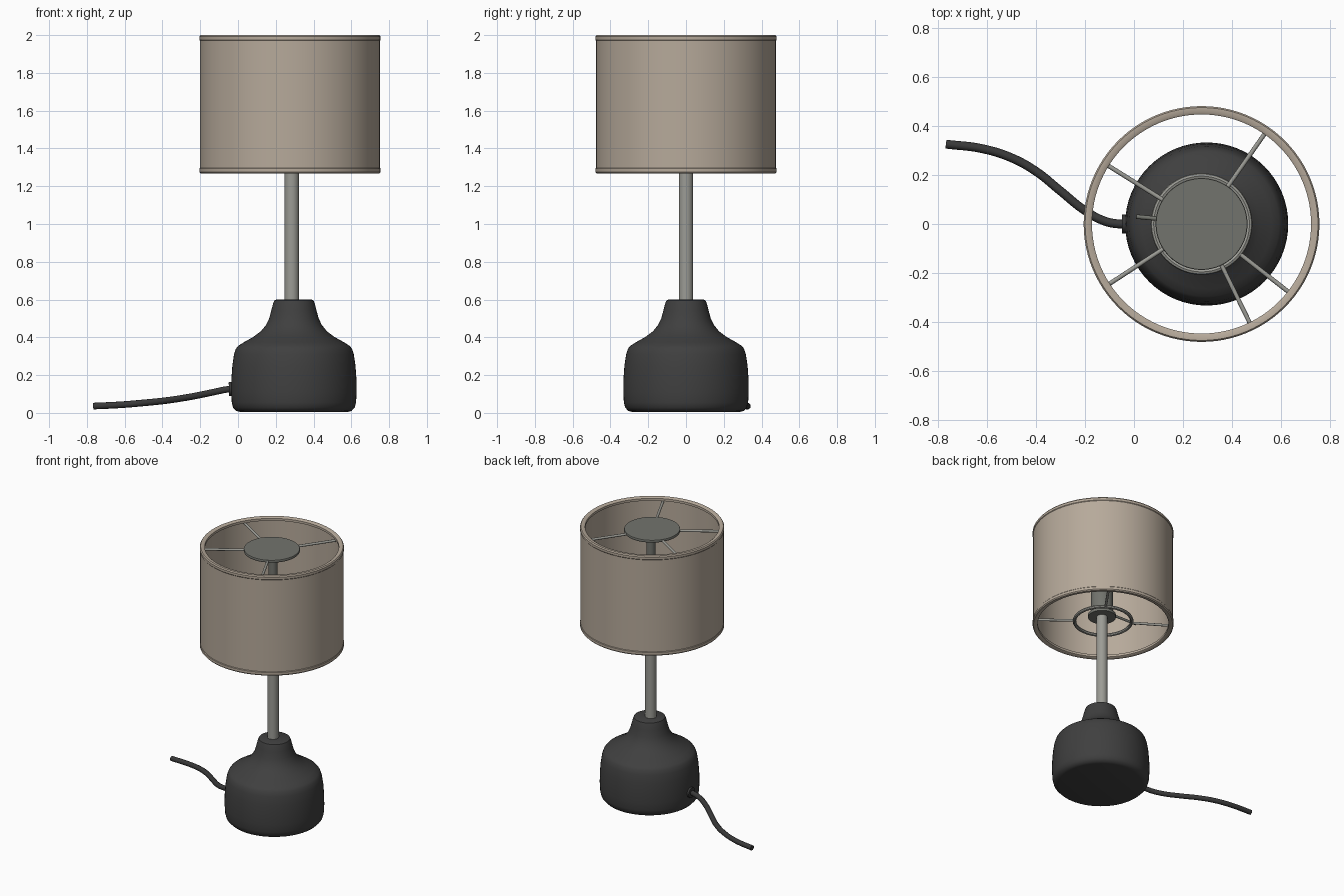
import bpy, math
from math import cos, sin, radians

if "Cube" in bpy.data.objects:
    bpy.data.objects.remove(bpy.data.objects["Cube"])

CX = 0.275          # shade axis
PX = 0.285          # pole axis
BX = 0.296          # base axis


def mat(name, rgb):
    m = bpy.data.materials.new(name)
    m.diffuse_color = (*rgb, 1)
    m.use_nodes = True
    m.node_tree.nodes["Principled BSDF"].inputs["Base Color"].default_value = m.diffuse_color
    return m


FABRIC = mat("beige fabric", (0.47, 0.40, 0.325))
METAL = mat("brushed metal", (0.33, 0.33, 0.30))
PLATE = mat("dark metal", (0.17, 0.175, 0.155))
BLACK = mat("charcoal", (0.05, 0.05, 0.05))
CORD = mat("cord black", (0.04, 0.04, 0.04))


def finish(obj, material, angle=35):
    obj.data.materials.append(material)
    bpy.ops.object.select_all(action='DESELECT')
    obj.select_set(True)
    bpy.context.view_layer.objects.active = obj
    bpy.ops.object.shade_smooth_by_angle(angle=radians(angle))
    return obj


def lathe(name, profile, x, material, n=64, closed=False):
    """Turn an (r, z) profile, listed bottom to top on the outside, round a vertical axis."""
    k = len(profile)
    verts = [(x + r * cos(2 * math.pi * i / n), r * sin(2 * math.pi * i / n), z)
             for i in range(n) for r, z in profile]
    faces = []
    for i in range(n):
        a, b = i * k, ((i + 1) % n) * k
        for j in range(k if closed else k - 1):
            j2 = (j + 1) % k
            faces.append((a + j, b + j, b + j2, a + j2))
    if not closed:
        faces.append([i * k for i in reversed(range(n))])
        faces.append([i * k + k - 1 for i in range(n)])
    me = bpy.data.meshes.new(name)
    me.from_pydata(verts, [], faces)
    obj = bpy.data.objects.new(name, me)
    bpy.context.collection.objects.link(obj)
    return finish(obj, material)


def tube(name, pts, radius, material, smooth=False):
    """Sweep a round section along points and turn it into a mesh."""
    cu = bpy.data.curves.new(name, 'CURVE')
    cu.dimensions = '3D'
    cu.bevel_depth = radius
    cu.bevel_resolution = 3
    cu.use_fill_caps = True
    if smooth:
        sp = cu.splines.new('BEZIER')
        sp.bezier_points.add(len(pts) - 1)
        for p, co in zip(sp.bezier_points, pts):
            p.co = co
            p.handle_left_type = p.handle_right_type = 'AUTO'
    else:
        sp = cu.splines.new('POLY')
        sp.points.add(len(pts) - 1)
        for p, co in zip(sp.points, pts):
            p.co = (*co, 1)
    obj = bpy.data.objects.new(name, cu)
    bpy.context.collection.objects.link(obj)
    bpy.ops.object.select_all(action='DESELECT')
    obj.select_set(True)
    bpy.context.view_layer.objects.active = obj
    bpy.ops.object.convert(target='MESH')
    return finish(bpy.context.object, material, 50)


# Bottle-shaped base
lathe("base", [(0.285, 0.005), (0.305, 0.01), (0.322, 0.028), (0.329, 0.055),
               (0.332, 0.11), (0.331, 0.18), (0.326, 0.25), (0.317, 0.31),
               (0.307, 0.34), (0.295, 0.355), (0.265, 0.374), (0.215, 0.402),
               (0.175, 0.432), (0.148, 0.465), (0.131, 0.50), (0.119, 0.545),
               (0.110, 0.58), (0.104, 0.594), (0.095, 0.599)], BX, BLACK)

# Pole, lamp holder and its flange
lathe("pole", [(0.038, 0.55), (0.038, 1.36)], PX, METAL, 32)
lathe("holder_flange", [(0.095, 1.325), (0.095, 1.345)], PX, PLATE, 40)
lathe("lamp_holder", [(0.06, 1.345), (0.075, 1.36), (0.075, 1.52), (0.055, 1.55)],
      PX, PLATE, 32)
lathe("upper_stem", [(0.03, 1.54), (0.03, 1.97)], PX, PLATE, 24)
lathe("top_disc", [(0.185, 1.963), (0.187, 1.968), (0.187, 1.976), (0.185, 1.98)],
      CX, PLATE)

# Drum shade with rolled top and bottom edges
lathe("shade", [(0.460, 1.295), (0.446, 1.291), (0.446, 1.274), (0.455, 1.268),
                (0.474, 1.268), (0.480, 1.275), (0.480, 1.293), (0.477, 1.297),
                (0.477, 1.971), (0.480, 1.975), (0.480, 1.992), (0.474, 2.0),
                (0.455, 2.0), (0.446, 1.994), (0.446, 1.977), (0.460, 1.973)],
      CX, FABRIC, 96, closed=True)


def spokes(label, angles, r0, z):
    for i, a in enumerate(angles):
        c, s = cos(radians(a)), sin(radians(a))
        tube(f"{label}_{i + 1}", [(CX + r0 * c, r0 * s, z),
                                  (CX + 0.46 * c, 0.46 * s, z)], 0.009, METAL)


# Wire frame inside the shade
spokes("top_spoke", (55, 148, 213, -64), 0.17, 1.968)
spokes("bottom_spoke", (55, 148, -38), 0.19, 1.30)
lathe("bottom_ring", [(0.195 + 0.012 * cos(t * math.pi / 4), 1.30 + 0.012 * sin(t * math.pi / 4))
                      for t in range(8)], CX, METAL, 64, closed=True)

# Small switch lever on the holder
tube("switch_lever", [(PX - 0.07, 0.01, 1.37), (0.01, 0.03, 1.36)], 0.009, PLATE)

# Cord and the collar where it leaves the base
tube("cord", [(-0.01, 0, 0.128), (-0.06, 0, 0.124), (-0.12, 0.012, 0.112),
              (-0.20, 0.055, 0.095), (-0.30, 0.135, 0.077), (-0.40, 0.215, 0.063),
              (-0.50, 0.27, 0.053), (-0.62, 0.307, 0.043), (-0.765, 0.325, 0.036)],
     0.018, CORD, smooth=True)
tube("cord_collar", [(0.0, 0, 0.128), (-0.048, 0, 0.126)], 0.038, CORD)
